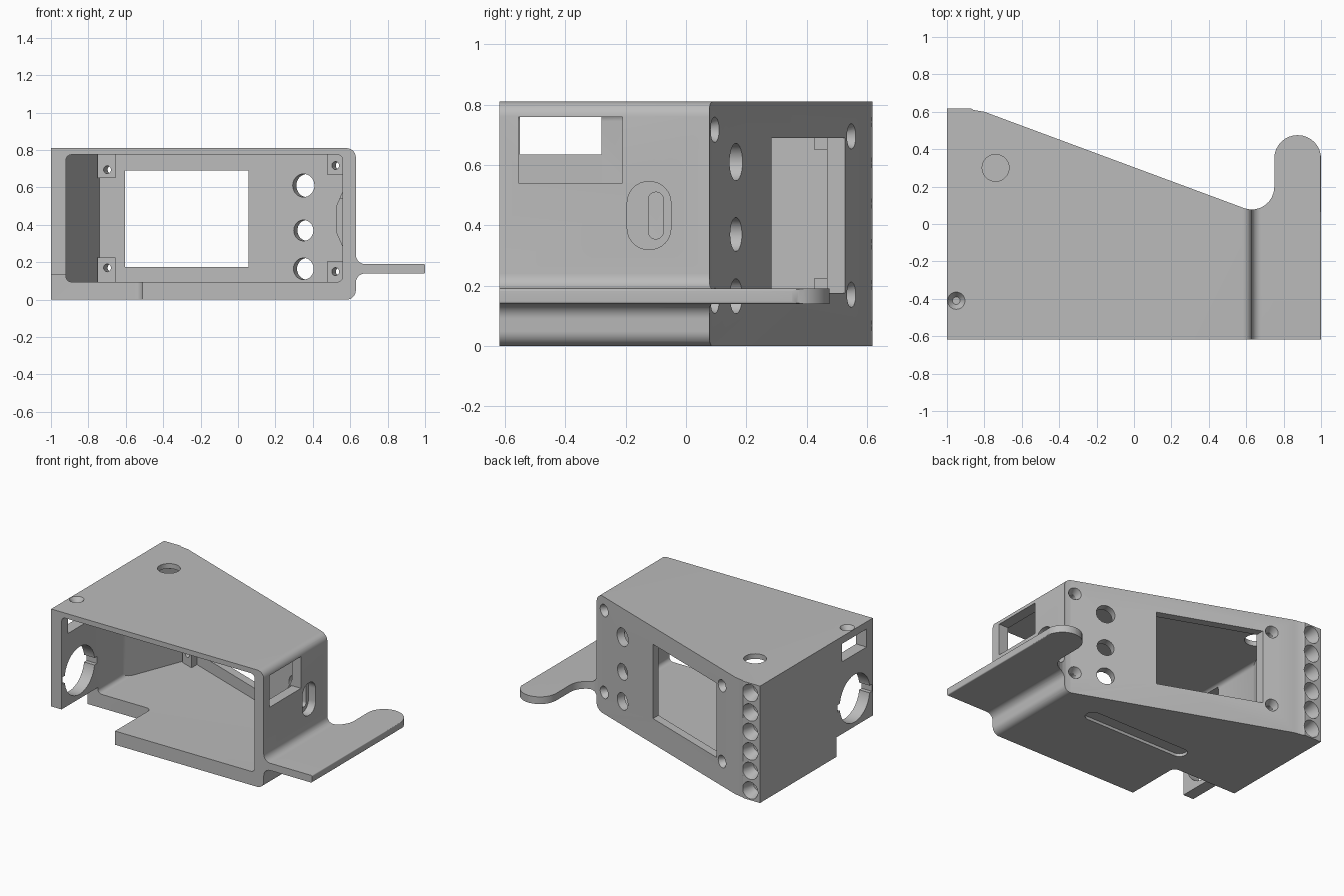
import bpy, bmesh, math
from mathutils import Vector

cube = bpy.data.objects.get("Cube")
if cube:
    bpy.data.objects.remove(cube, do_unlink=True)

grey = bpy.data.materials.new("plain_grey")
grey.use_nodes = True
GREY = (0.5, 0.5, 0.5, 1)
grey.diffuse_color = GREY
grey.node_tree.nodes["Principled BSDF"].inputs["Base Color"].default_value = GREY


def make(name, bm):
    bmesh.ops.recalc_face_normals(bm, faces=bm.faces)
    mesh = bpy.data.meshes.new(name)
    bm.to_mesh(mesh)
    bm.free()
    mesh.materials.append(grey)
    ob = bpy.data.objects.new(name, mesh)
    bpy.context.collection.objects.link(ob)
    return ob


def fillet(corners, steps=8):
    """Turn (u, v, radius) corners into an outline with rounded corners."""
    out = []
    for i, (u, v, r) in enumerate(corners):
        p = Vector((u, v))
        if r == 0:
            out.append(p)
            continue
        a = (Vector(corners[i - 1][:2]) - p).normalized()
        b = (Vector(corners[(i + 1) % len(corners)][:2]) - p).normalized()
        half = a.angle(b) / 2
        centre = p + (a + b).normalized() * (r / math.sin(half))
        start = p + a * (r / math.tan(half)) - centre
        end = p + b * (r / math.tan(half)) - centre
        for k in range(steps + 1):
            t = k / steps
            sweep = math.pi - 2 * half
            out.append(centre + (start * math.sin((1 - t) * sweep)
                                 + end * math.sin(t * sweep)) / math.sin(sweep))
    return out


def prism(name, corners, axis, lo, hi):
    """Extrude an outline along an axis."""
    place = {"x": lambda u, v, w: (w, u, v),
             "y": lambda u, v, w: (u, w, v),
             "z": lambda u, v, w: (u, v, w)}[axis]
    pts = fillet(corners)
    bm = bmesh.new()
    rings = [[bm.verts.new(place(p.x, p.y, w)) for p in pts] for w in (lo, hi)]
    for ring in rings:
        bm.faces.new(ring)
    n = len(pts)
    for i in range(n):
        j = (i + 1) % n
        bm.faces.new((rings[0][i], rings[0][j], rings[1][j], rings[1][i]))
    return make(name, bm)


def rect(u0, u1, v0, v1, r=0):
    return [(u0, v0, r), (u1, v0, r), (u1, v1, r), (u0, v1, r)]


def cone(name, a, b, r1, r2=None):
    a, b = Vector(a), Vector(b)
    bm = bmesh.new()
    bmesh.ops.create_cone(bm, cap_ends=True, segments=32, radius1=r1,
                          radius2=r1 if r2 is None else r2, depth=(b - a).length)
    turn = (b - a).to_track_quat("Z", "Y").to_matrix()
    for v in bm.verts:
        v.co = turn @ v.co + (a + b) / 2
    return make(name, bm)


def combine(target, other, operation="DIFFERENCE"):
    mod = target.modifiers.new("join", "BOOLEAN")
    mod.object, mod.operation, mod.solver = other, operation, "EXACT"
    bpy.context.view_layer.objects.active = target
    bpy.ops.object.modifier_apply(modifier=mod.name)
    bpy.data.objects.remove(other, do_unlink=True)


# Slanted back panel: outer face line and its normal
SLOPE = -0.371
NORMAL = Vector((-SLOPE, 1, 0)).normalized()


def panel_y(x):
    return 0.6 + SLOPE * (x + 0.8)


def on_panel(x, z, depth):
    return Vector((x, panel_y(x), z)) - NORMAL * depth


# Housing shell with side flange: front profile crossed with plan outline
housing = prism("housing", [(-1, 0, 0), (0.63, 0, 0.05), (0.63, 0.14, 0.05),
                            (1, 0.14, 0.008), (1, 0.19, 0.008), (0.63, 0.19, 0.05),
                            (0.63, 0.81, 0.05), (-1, 0.81, 0)], "y", -0.618, 0.7)
plan = prism("plan", [(-1, -0.7, 0), (1.1, -0.7, 0), (1.1, 0.2, 0), (1, 0.2, 0),
                      (1, 0.475, 0.1245), (0.75, 0.475, 0.1245),
                      (0.75, panel_y(0.75), 0.12), (-0.8, 0.6, 0),
                      (-0.86, 0.61, 0), (-0.87, 0.618, 0), (-1.1, 0.618, 0),
                      (-1.1, -0.7, 0)], "z", -0.1, 1)
combine(housing, plan, "INTERSECT")

# Cavity open to the front
T = 0.06
cavity = prism("cavity", rect(-0.92, 0.56, 0.095, 0.775, 0.03), "y", -0.9, 0.8)
cavity_plan = prism("cavity_plan", [(-1.2, -0.8, 0), (0.7, -0.8, 0),
                                    (0.7, panel_y(0.7) - T, 0),
                                    (-0.74, panel_y(-0.74) - T, 0),
                                    (-0.92, 0.06, 0), (-1.2, 0.06, 0)], "z", -0.1, 1)
combine(cavity, cavity_plan, "INTERSECT")
combine(housing, cavity)

# Screw bosses behind the panel corners
for x0, x1, lows in ((-0.75, -0.655, (0.085, 0.65)), (0.475, 0.57, (0.085, 0.67))):
    for z0 in lows:
        z1 = z0 + (0.14 if x0 < 0 else 0.12)
        boss = prism("boss", [(x0, panel_y(x0) - 0.12, 0), (x1, panel_y(x1) - 0.12, 0),
                              (x1, panel_y(x1) - 0.03, 0), (x0, panel_y(x0) - 0.03, 0)],
                     "z", z0, z1)
        combine(housing, boss, "UNION")

# Tapered pad behind the side slot
pad = prism("slot_pad", [(0.59, 0.27, 0), (0.56, 0.28, 0), (0.525, 0.36, 0.02),
                         (0.525, 0.5, 0.02), (0.56, 0.58, 0), (0.59, 0.59, 0)],
            "y", -0.22, -0.03)
combine(housing, pad, "UNION")

# Openings cut straight through walls
cuts = [
    prism("floor_notch", [(-1.1, -0.8, 0), (-0.51, -0.8, 0), (-0.51, -0.22, 0.04),
                          (-1.1, -0.22, 0)], "z", -0.1, 0.135),
    prism("display_window", rect(-0.605, 0.055, 0.175, 0.69), "y", 0.1, 0.8),
    prism("right_window", rect(-0.555, -0.21, 0.54, 0.76), "x", 0.5, 0.7),
    prism("left_window", rect(-0.55, -0.28, 0.635, 0.76), "x", -1.1, -0.85),
    prism("slot_recess", rect(-0.195, -0.05, 0.32, 0.545, 0.07), "x", 0.575, 0.7),
    prism("slot", rect(-0.125, -0.075, 0.355, 0.51, 0.0245), "x", 0.4, 0.7),
    cone("left_round_hole", (-1.1, -0.42, 0.33), (-0.85, -0.42, 0.33), 0.165),
    prism("key_slots", rect(-0.61, -0.23, 0.305, 0.355), "x", -1.1, -0.85),
    prism("base_slot", rect(-0.46, 0.34, -0.1, 0.0, 0.049), "z", -0.1, 0.02),
    cone("ear_hole", (0.875, 0.35, 0), (0.875, 0.35, 0.3), 0.055),
    # Mounting hole through roof and floor
    cone("roof_hole", (-0.74, 0.3, 0.7), (-0.74, 0.3, 0.9), 0.072),
    cone("floor_sink", (-0.74, 0.3, 0.05), (-0.74, 0.3, 0.2), 0.072),
    cone("floor_hole", (-0.74, 0.3, -0.1), (-0.74, 0.3, 0.2), 0.037),
    cone("base_recess", (-0.74, 0.3, -0.1), (-0.74, 0.3, 0.015), 0.14),
    # Small countersunk pin hole in the left wall
    cone("pin_hole", (-0.95, -0.41, 0.56), (-0.95, -0.41, 0.9), 0.02),
    cone("pin_sink", (-0.95, -0.41, 0.775), (-0.95, -0.41, 0.815), 0.02, 0.05),
]

# Round holes through the panel
for z, r in ((0.61, 0.062), (0.37, 0.056), (0.165, 0.058)):
    cuts.append(cone("panel_hole", on_panel(0.37, z, -0.1), on_panel(0.37, z, 0.1), r))

# Countersunk corner screws
for x, z in ((0.56, 0.717), (0.56, 0.15), (-0.66, 0.695), (-0.66, 0.17)):
    cuts.append(cone("screw_hole", on_panel(x, z, -0.1), on_panel(x, z, 0.25), 0.021))
    cuts.append(cone("screw_sink", on_panel(x, z, -0.01), on_panel(x, z, 0.05), 0.046, 0.022))

# Column of blind funnels on the back edge
for k in range(6):
    z = 0.0675 + 0.135 * k
    cuts.append(cone("funnel", (-0.925, 0.63, z), (-0.925, 0.53, z), 0.062, 0.035))

for cut in cuts:
    combine(housing, cut)

# Smooth the rounded surfaces, keep edges sharp
bpy.ops.object.select_all(action="DESELECT")
housing.select_set(True)
bpy.context.view_layer.objects.active = housing
bpy.ops.object.shade_smooth_by_angle(angle=math.radians(30))
